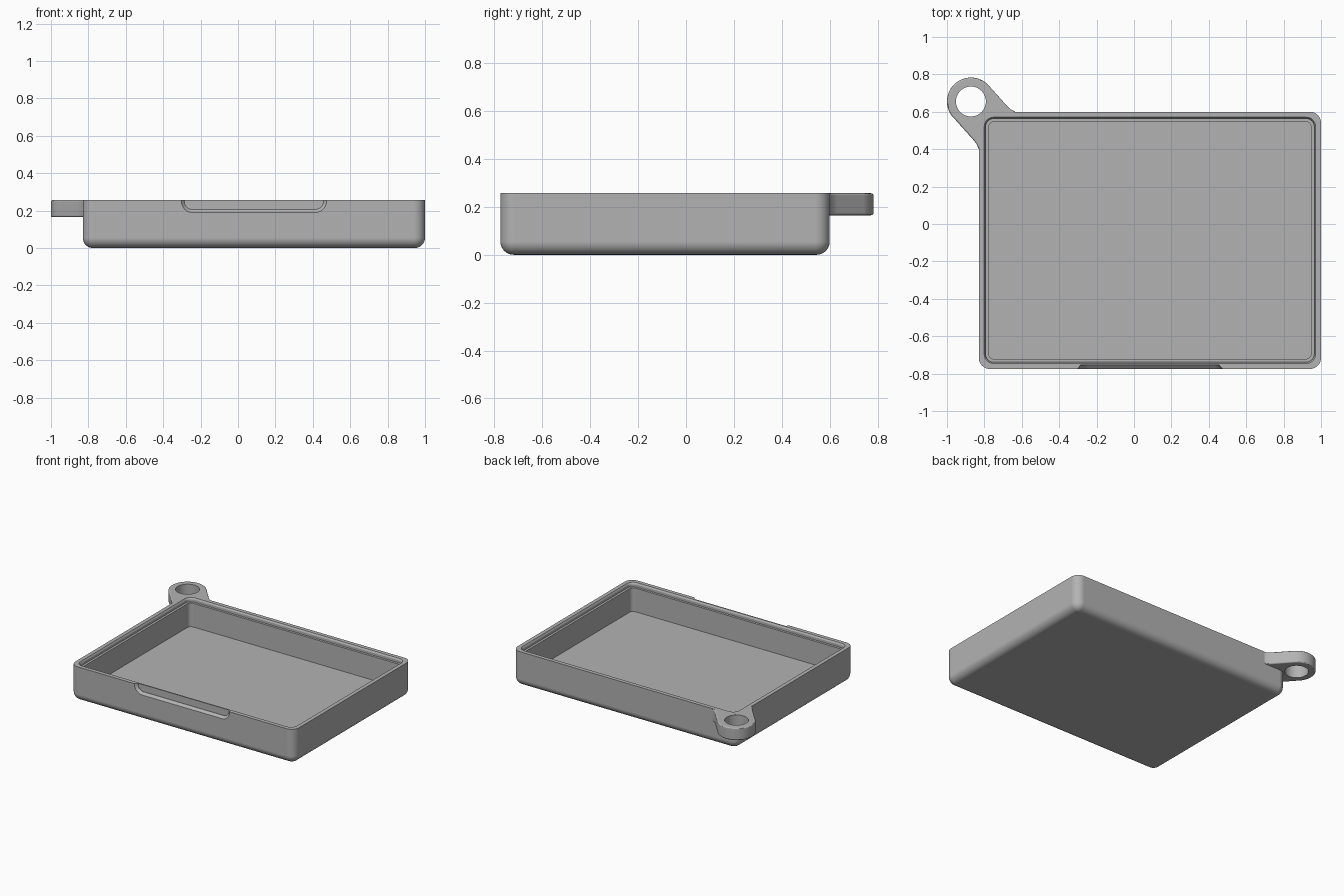
import bpy, bmesh
from math import cos, sin, pi, radians

if "Cube" in bpy.data.objects:
    bpy.data.objects.remove(bpy.data.objects["Cube"])

TOP = 0.257
CX, CY, HX, HY = 0.085, -0.0875, 0.915, 0.6875   # tray centre and half size

grey = bpy.data.materials.new("plain grey")
grey.use_nodes = True
grey.diffuse_color = (0.45, 0.45, 0.45, 1)
grey.node_tree.nodes["Principled BSDF"].inputs["Base Color"].default_value = (0.45, 0.45, 0.45, 1)


def rounded_rect(hx, hy, r, n=8):
    pts = []
    for k, (sx, sy) in enumerate([(1, 1), (-1, 1), (-1, -1), (1, -1)]):
        for i in range(n + 1):
            a = pi / 2 * (k + i / n)
            pts.append((sx * (hx - r) + r * cos(a), sy * (hy - r) + r * sin(a)))
    return pts


def loft(name, rings):
    """Skin a list of matching rings and cap both ends."""
    bm = bmesh.new()
    rows = [[bm.verts.new(p) for p in ring] for ring in rings]
    n = len(rows[0])
    for a, b in zip(rows, rows[1:]):
        for i in range(n):
            j = (i + 1) % n
            bm.faces.new((a[i], a[j], b[j], b[i]))
    bm.faces.new(rows[0][::-1])
    bm.faces.new(rows[-1])
    bmesh.ops.recalc_face_normals(bm, faces=bm.faces)
    mesh = bpy.data.meshes.new(name)
    bm.to_mesh(mesh)
    bm.free()
    mesh.materials.append(grey)
    obj = bpy.data.objects.new(name, mesh)
    bpy.context.collection.objects.link(obj)
    return obj


def activate(obj):
    bpy.ops.object.select_all(action="DESELECT")
    obj.select_set(True)
    bpy.context.view_layer.objects.active = obj


def cut(obj, cutter):
    activate(obj)
    mod = obj.modifiers.new("cut", "BOOLEAN")
    mod.operation, mod.solver, mod.object = "DIFFERENCE", "EXACT", cutter
    bpy.ops.object.modifier_apply(modifier=mod.name)
    bpy.data.objects.remove(cutter)


def finish(obj):
    activate(obj)
    bpy.ops.object.shade_smooth_by_angle(angle=radians(30))
    obj.modifiers.new("even shading", "WEIGHTED_NORMAL").keep_sharp = True


# Tray: rounded underside, straight walls, stepped rim, deep flat floor
FILLET = 0.055
section = []                                   # inset, height, corner radius
for i in range(9):
    a = pi / 2 * i / 8
    inset = FILLET * (1 - sin(a))
    section.append((inset, FILLET * (1 - cos(a)), 0.06 - inset))
section += [(0, TOP, 0.06), (0.029, TOP, 0.05), (0.036, TOP - 0.012, 0.045),
            (0.036, TOP - 0.03, 0.045), (0.053, TOP - 0.03, 0.03), (0.053, 0.052, 0.03)]
tray = loft("tray", [[(CX + x, CY + y, z) for x, y in rounded_rect(HX - d, HY - d, r)]
                     for d, z, r in section])

# Thumb notch in the front wall, with a sloping edge
FRONT = CY - HY
notch = loft("notch_cutter", [
    [(CX + x, FRONT + y, TOP + z) for x, z in rounded_rect(0.388 - d, 0.067 - d, 0.06 - d)]
    for y, d in [(-0.1, 0), (0, 0), (0.018, 0.016), (0.02, 0.016)]])
cut(tray, notch)
finish(tray)

# Keyring lug at the back right corner, flared into the walls
LX, LY, LR = -0.872, 0.655, 0.128
outline = [(LX + LR * cos(a), LY + LR * sin(a))
           for a in [radians(42 + 186 * i / 32) for i in range(33)]]
outline += [(-0.862, 0.453), (-0.842, 0.428), (-0.832, 0.405), (-0.822, 0.39),
            (-0.808, 0.41), (-0.808, 0.578), (-0.66, 0.578),
            (-0.625, 0.592), (-0.64, 0.603), (-0.66, 0.613), (-0.68, 0.632)]
lug = loft("keyring_lug", [[(x, y, z) for x, y in outline] for z in (0.165, TOP)])
activate(lug)
bevel = lug.modifiers.new("soft edges", "BEVEL")
bevel.width, bevel.segments = 0.012, 3
bevel.limit_method, bevel.angle_limit = "ANGLE", radians(70)
bpy.ops.object.modifier_apply(modifier=bevel.name)

# Round hole through the lug
hole = loft("hole_cutter", [
    [(LX + 0.08 * cos(2 * pi * i / 48), LY + 0.08 * sin(2 * pi * i / 48), z) for i in range(48)]
    for z in (0.1, 0.3)])
cut(lug, hole)
finish(lug)
